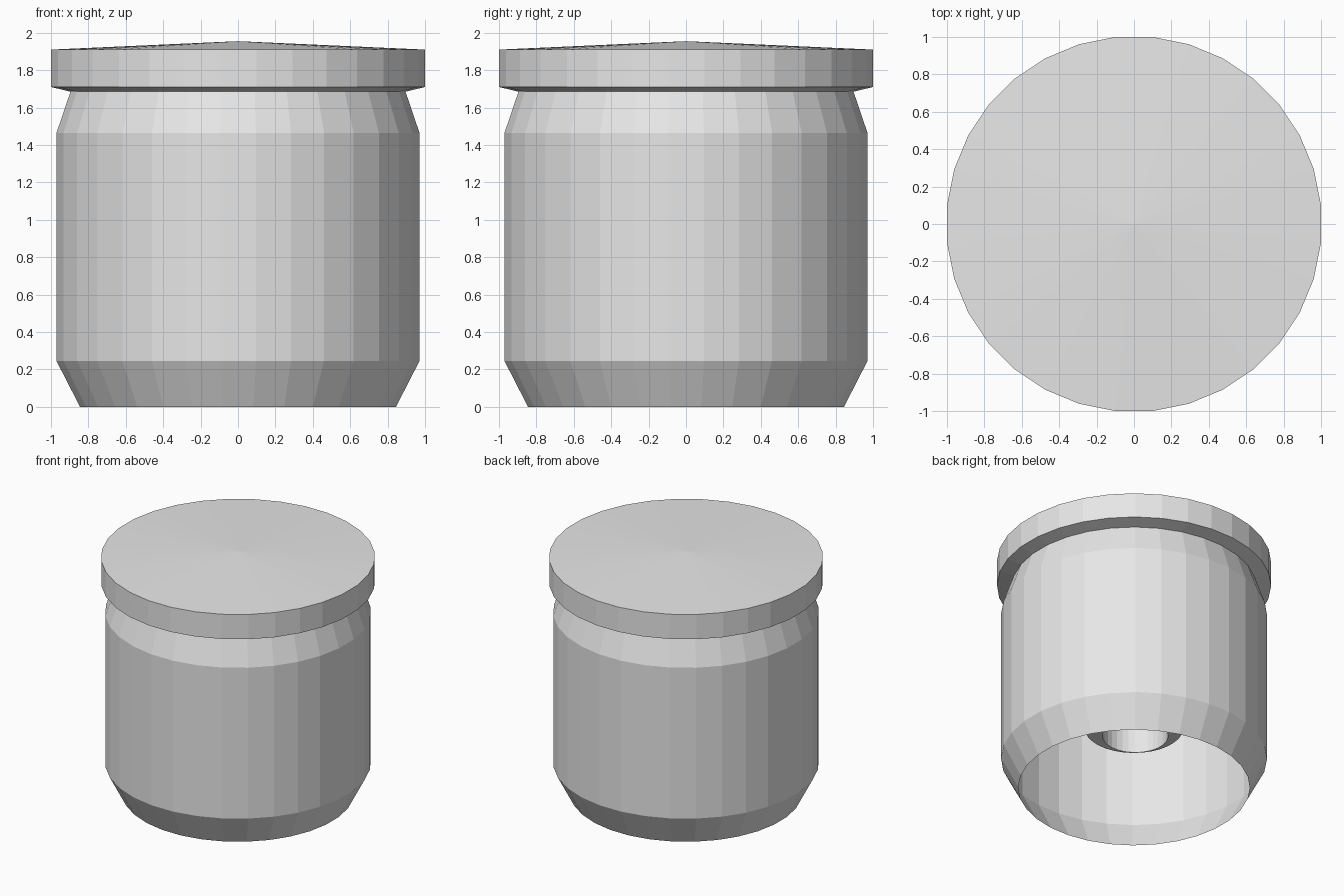
import bpy, bmesh, math

cube = bpy.data.objects.get("Cube")
if cube:
    bpy.data.objects.remove(cube, do_unlink=True)

SIDES = 32

# Single light grey material
grey = bpy.data.materials.new("light grey")
grey.use_nodes = True
grey.diffuse_color = (0.8, 0.8, 0.8, 1)
grey.node_tree.nodes["Principled BSDF"].inputs["Base Color"].default_value = (0.8, 0.8, 0.8, 1)


def ring(bm, radius, z, cx=0, cy=0):
    """Ring of vertices with flat sides facing the axes."""
    angles = [2 * math.pi * (i + 0.5) / SIDES for i in range(SIDES)]
    return [bm.verts.new((cx + radius * math.cos(a), cy + radius * math.sin(a), z)) for a in angles]


def bridge(bm, low, high):
    for i in range(SIDES):
        j = (i + 1) % SIDES
        bm.faces.new((low[i], low[j], high[j], high[i]))


def lathe(name, profile, tip=None):
    """Stack of rings; an optional tip vertex closes the top."""
    bm = bmesh.new()
    rings = [ring(bm, *p) for p in profile]
    for low, high in zip(rings, rings[1:]):
        bridge(bm, low, high)
    if tip is not None:
        apex = bm.verts.new((0, 0, tip))
        for i in range(SIDES):
            bm.faces.new((rings[-1][i], rings[-1][(i + 1) % SIDES], apex))
    return finish(name, bm)


def finish(name, bm):
    mesh = bpy.data.meshes.new(name)
    bm.to_mesh(mesh)
    bm.free()
    mesh.materials.append(grey)
    obj = bpy.data.objects.new(name, mesh)
    bpy.context.collection.objects.link(obj)
    return obj


# Open-bottomed body with chamfered foot and shoulder
lathe("body", [(0.849, 0), (0.975, 0.245), (0.975, 1.465), (0.9, 1.685)])

# Overhanging lid with a shallow conical top
lathe("lid", [(0.9, 1.685), (1.005, 1.71), (1.005, 1.91)], tip=1.955)

# Inner post with an off-centre bore, hanging beneath the lid
bm = bmesh.new()
outer_low = ring(bm, 0.36, 0.5)
outer_high = ring(bm, 0.36, 1.9)
bore_low = ring(bm, 0.24, 0.5, -0.08, -0.08)
bore_high = ring(bm, 0.24, 1.2, -0.08, -0.08)
bridge(bm, outer_low, outer_high)
bridge(bm, bore_low, outer_low)
bridge(bm, bore_high, bore_low)
bm.faces.new(list(reversed(bore_high)))
bm.faces.new(outer_high)
finish("inner_post", bm)
